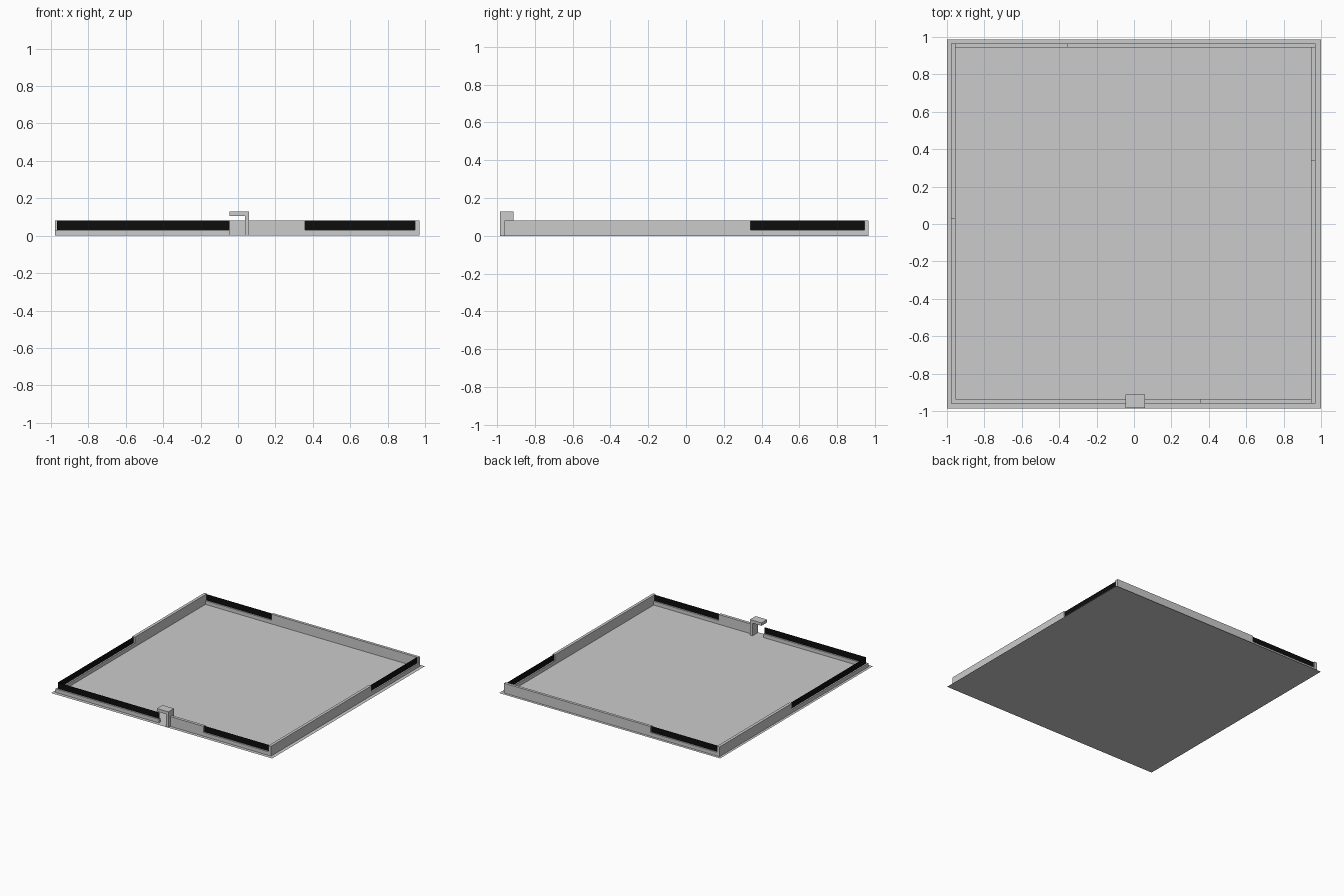
import bpy, bmesh

if "Cube" in bpy.data.objects:
    bpy.data.objects.remove(bpy.data.objects["Cube"])

# Wall outline: outer and inner faces on each side
XL, XLI, XRI, XR = -0.979, -0.955, 0.947, 0.970
YF, YFI, YBI, YB = -0.959, -0.935, 0.943, 0.965
CURB, TOP = 0.03, 0.08

black = bpy.data.materials.new("dark_glass")
black.diffuse_color = (0.004, 0.004, 0.004, 1)
black.use_nodes = True
black.node_tree.nodes["Principled BSDF"].inputs["Base Color"].default_value = black.diffuse_color


def mesh_object(name, bm, mat=None):
    me = bpy.data.meshes.new(name)
    bm.to_mesh(me)
    bm.free()
    ob = bpy.data.objects.new(name, me)
    bpy.context.collection.objects.link(ob)
    if mat:
        me.materials.append(mat)
    return ob


def box(name, x0, x1, y0, y1, z0, z1):
    bm = bmesh.new()
    bmesh.ops.create_cube(bm, size=1)
    for v in bm.verts:
        v.co = (x1 if v.co.x > 0 else x0,
                y1 if v.co.y > 0 else y0,
                z1 if v.co.z > 0 else z0)
    return mesh_object(name, bm)


def sheet(name, points, mat=None):
    bm = bmesh.new()
    bm.faces.new([bm.verts.new(p) for p in points])
    return mesh_object(name, bm, mat)


def pane(name, a, b):
    (x0, y0), (x1, y1) = a, b
    sheet(name, [(x0, y0, CURB), (x1, y1, CURB),
                 (x1, y1, TOP), (x0, y0, TOP)], black)


# Flat floor slab
sheet("floor", [(-1, -0.987, 0), (1, -0.987, 0), (1, 0.987, 0), (-1, 0.987, 0)])

# Full-height walls
box("left_wall", XL, XLI, 0.03, YB, 0, TOP)
box("right_wall", XRI, XR, YF, 0.34, 0, TOP)
box("back_wall", -0.356, XR, YBI, YB, 0, TOP)
box("front_wall", 0.059, 0.359, YF, YFI, 0, TOP)

# Low curbs under the glass
box("front_left_curb", XL, -0.045, YF, YFI, 0, CURB)
box("front_right_curb", 0.359, XRI, YF, YFI, 0, CURB)
box("left_curb", XL, XLI, YFI, 0.03, 0, CURB)
box("right_curb", XRI, XR, 0.34, YBI, 0, CURB)
box("back_curb", XLI, -0.356, YBI, YB, 0, CURB)

# Dark glass panes along the middle of the curbs
xl, xr = (XL + XLI) / 2, (XR + XRI) / 2
yf, yb = (YF + YFI) / 2, (YB + YBI) / 2
pane("front_left_glass", (xl, yf), (-0.045, yf))
pane("front_right_glass", (0.359, yf), (XRI, yf))
pane("left_glass", (xl, 0.03), (xl, yf))
pane("right_glass", (xr, 0.34), (xr, YBI))
pane("back_glass", (-0.356, yb), (XLI, yb))

# Entrance canopy: upside-down L profile extruded front to back
profile = [(0.037, 0), (0.059, 0), (0.059, 0.128),
           (-0.045, 0.128), (-0.045, 0.104), (0.037, 0.104)]
bm = bmesh.new()
face = bm.faces.new([bm.verts.new((x, -0.984, z)) for x, z in profile])
ext = bmesh.ops.extrude_face_region(bm, geom=[face], use_keep_orig=True)
moved = [g for g in ext["geom"] if isinstance(g, bmesh.types.BMVert)]
bmesh.ops.translate(bm, verts=moved, vec=(0, 0.073, 0))
bmesh.ops.recalc_face_normals(bm, faces=bm.faces)
mesh_object("entrance_canopy", bm)
